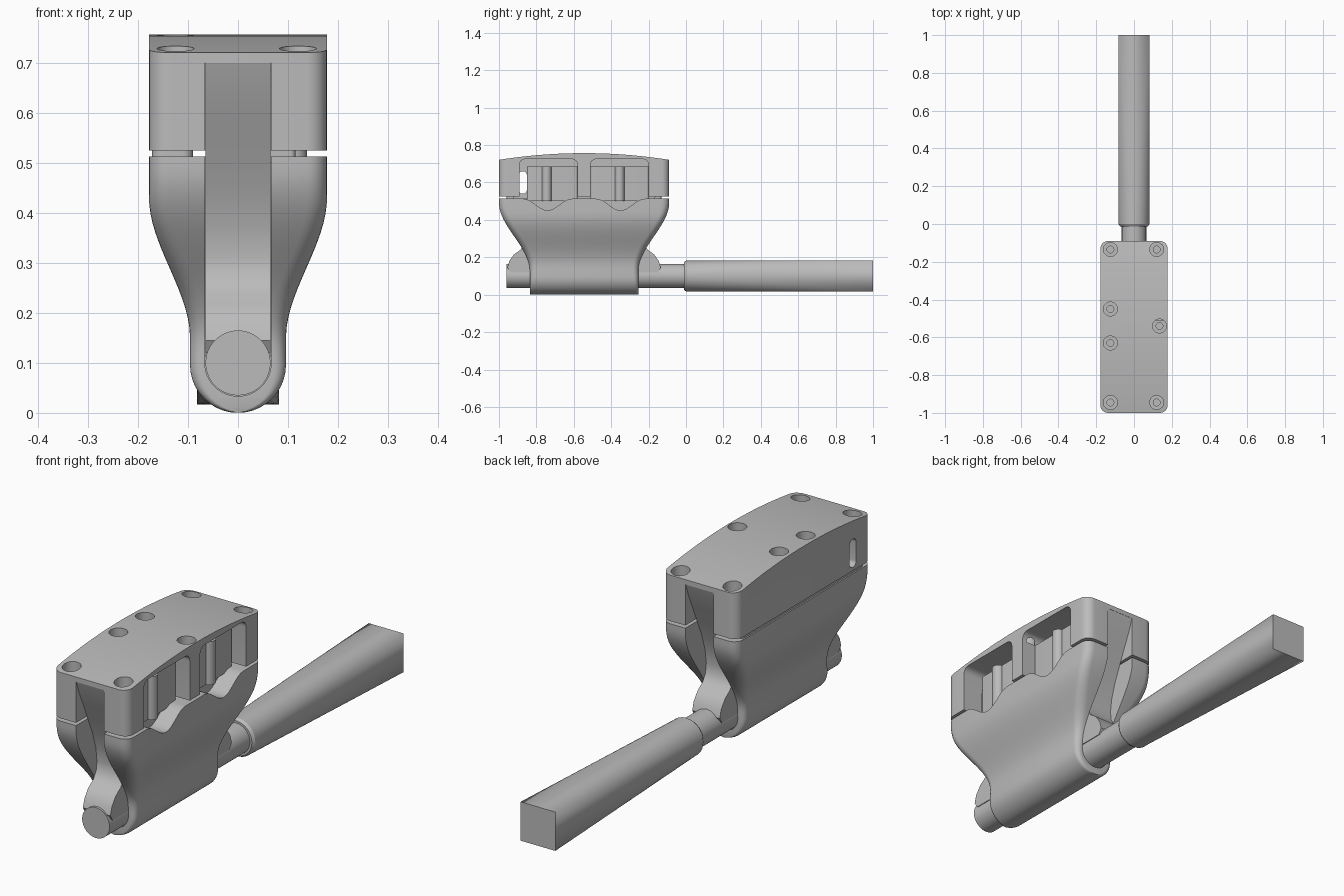
import bpy
import bmesh
import math
from mathutils import Vector

old = bpy.data.objects.get("Cube")
if old:
    bpy.data.objects.remove(old, do_unlink=True)

grey = bpy.data.materials.new("satin grey")
grey.use_nodes = True
colour = (0.5, 0.5, 0.5, 1)
grey.diffuse_color = colour
grey.node_tree.nodes["Principled BSDF"].inputs["Base Color"].default_value = colour

MID = -0.545       # centre of the clamp along y
HALF_W, HALF_L = 0.178, 0.455


def finish(name, bm):
    bmesh.ops.recalc_face_normals(bm, faces=bm.faces)
    mesh = bpy.data.meshes.new(name)
    bm.to_mesh(mesh)
    bm.free()
    obj = bpy.data.objects.new(name, mesh)
    mesh.materials.append(grey)
    bpy.context.collection.objects.link(obj)
    return obj


def loft(name, rings):
    bm = bmesh.new()
    loops = [[bm.verts.new(p) for p in ring] for ring in rings]
    n = len(loops[0])
    for a, b in zip(loops, loops[1:]):
        for i in range(n):
            j = (i + 1) % n
            bm.faces.new((a[i], a[j], b[j], b[i]))
    bm.faces.new(loops[0])
    bm.faces.new(loops[-1])
    return finish(name, bm)


def prism(name, pts, axis, lo, hi):
    """Extrude a 2D outline along an axis."""
    def place(p, d):
        return {"x": (d, p[0], p[1]), "y": (p[0], d, p[1]), "z": (p[0], p[1], d)}[axis]
    return loft(name, [[place(p, d) for p in pts] for d in (lo, hi)])


def circle(u, v, r, n=32):
    return [(u + r * math.cos(math.tau * i / n), v + r * math.sin(math.tau * i / n))
            for i in range(n)]


def rounded(u, v, hu, hv, r, n=7):
    """Rounded rectangle outline."""
    pts = []
    for k, (su, sv) in enumerate([(1, 1), (-1, 1), (-1, -1), (1, -1)]):
        for i in range(n):
            a = math.pi / 2 * (k + i / (n - 1))
            pts.append((u + su * (hu - r) + r * math.cos(a), v + sv * (hv - r) + r * math.sin(a)))
    return pts


def boolean(target, tools, operation="DIFFERENCE"):
    bpy.context.view_layer.objects.active = target
    for tool in tools:
        mod = target.modifiers.new("cut", "BOOLEAN")
        mod.operation, mod.solver, mod.object = operation, "EXACT", tool
        bpy.ops.object.modifier_apply(modifier=mod.name)


def smooth(t):
    t = min(max(t, 0), 1)
    return t * t * (3 - 2 * t)


# Lower body: round belly that swells into a wide shoulder
sections = []
for i in range(1, 11):
    a = math.pi / 2 * i / 10
    sections.append((0.096 * (1 - math.cos(a)), 0.096 * math.sin(a), 0.29))
for i in range(1, 23):
    z = 0.096 + (0.513 - 0.096) * i / 22
    sections.append((z, 0.096 + 0.082 * smooth((z - 0.15) / 0.28),
                     0.29 + 0.165 * smooth((z - 0.13) / 0.36)))
body = loft("lower_body", [[(x, y, z) for x, y in
            rounded(0, MID, hx, hy, min(0.04, hx * 0.9, 0.015 + z * 0.1))]
            for z, hx, hy in sections])

# Cap: rounded block with a gently arched top
cap = prism("upper_cap", rounded(0, MID, HALF_W, HALF_L, 0.04), "z", 0.525, 0.8)
arch = [(MID - 0.5, 0.4)]
for i in range(25):
    t = -1.1 + 2.2 * i / 24
    arch.append((MID + HALF_L * t, 0.757 - 0.036 * t * t))
arch.append((MID + 0.5, 0.4))
arch_tool = prism("arch_tool", arch, "x", -0.3, 0.3)
boolean(cap, [arch_tool], "INTERSECT")

# Spine: central plate whose ends show as the floor of both end grooves
front = [(-0.94, 0.12), (-0.955, 0.145), (-0.945, 0.18), (-0.92, 0.215), (-0.885, 0.24),
         (-0.865, 0.27), (-0.86, 0.31), (-0.868, 0.37), (-0.89, 0.44), (-0.92, 0.51),
         (-0.955, 0.59), (-0.982, 0.65), (-0.999, 0.7)]
outline = front + [(2 * MID - y, z) for y, z in reversed(front)]
spine = prism("spine", outline, "x", -0.065, 0.065)

# End grooves and rod bore
slots = []
for y0, y1 in ((-1.1, -0.8), (-0.29, 0.1)):
    slots.append(prism("slot_tool", [(-0.066, 0.1), (0.066, 0.1), (0.066, 0.7), (-0.066, 0.7)],
                       "y", y0, y1))
bore = prism("bore_tool", circle(0, 0.1, 0.0665, 48), "y", -1.2, 0.2)
boolean(body, slots + [bore])
boolean(cap, slots)

# Finger scallops on the left edge of the body
scallops = []
for centre in (-0.74, -0.35):
    wave = [(centre + 0.13 * t / 8, 0.513 - 0.031 * (1 + math.cos(math.pi * t / 8)))
            for t in range(-8, 9)]
    wave = [(wave[0][0], 0.56)] + wave + [(wave[-1][0], 0.56)]
    scallops.append(prism("scallop_tool", wave, "x", 0.1, 0.25))
boolean(body, scallops)

# Two side windows and the small opposite slot
windows = [prism("window_tool", rounded(y, 0.6, 0.155, 0.125, 0.03), "x", 0.066, 0.25)
           for y in (-0.735, -0.355)]
boolean(cap, windows)
peep = prism("peep_tool", rounded(-0.873, 0.6, 0.022, 0.06, 0.02), "x", -0.25, 0.08)
boolean(cap, [peep])
boolean(spine, [peep])

# Counterbored screw holes in the top
holes = []
for x, y in ((-0.125, -0.135), (-0.125, -0.45), (-0.125, -0.63), (-0.125, -0.945),
             (0.12, -0.135), (0.12, -0.945), (0.135, -0.54)):
    holes.append(prism("hole_tool", circle(x, y, 0.037), "z", 0.69, 0.85))
    holes.append(prism("hole_tool", circle(x, y, 0.018), "z", 0.6, 0.85))
boolean(cap, holes)

for tool in slots + scallops + windows + holes + [bore, peep, arch_tool]:
    bpy.data.objects.remove(tool, do_unlink=True)

parts = [body, cap, spine]

# Inner blocks with a round post, behind each window
for i, (y0, y1, post) in enumerate([(-0.85, -0.58, -0.745), (-0.51, -0.2, -0.355)]):
    mid, half = (y0 + y1) / 2, (y1 - y0) / 2
    parts.append(prism(f"inner_block_{i + 1}", rounded(0.08, mid, 0.035, half, 0.01),
                       "z", 0.5, 0.685))
    parts.append(prism(f"inner_post_{i + 1}", circle(0.112, post, 0.026), "z", 0.5, 0.685))

# Spacer in the parting gap on the right side
parts.append(prism("gap_spacer", rounded(-0.131, MID, 0.041, 0.415, 0.02), "z", 0.505, 0.535))

# Pivot rod
parts.append(prism("pivot_rod", circle(0, 0.1, 0.065, 48), "y", -0.96, 0.02))

# Handle: round collar blending into a square end
bm = bmesh.new()
n = 32
rings = []
for y, r in ((-0.012, 0.074), (0, 0.082), (0.02, 0.082)):
    rings.append([bm.verts.new((u, y, v)) for u, v in circle(0, 0.1, r, n)])
corners = [bm.verts.new((sx * 0.082, 1, 0.1 + sz * 0.083))
           for sx, sz in ((1, 1), (-1, 1), (-1, -1), (1, -1))]
for a, b in zip(rings, rings[1:]):
    for i in range(n):
        j = (i + 1) % n
        bm.faces.new((a[i], a[j], b[j], b[i]))
for i in range(n):
    bm.faces.new((rings[-1][i], rings[-1][(i + 1) % n], corners[i * 4 // n]))
for k in range(4):
    bm.faces.new((rings[-1][k * n // 4], corners[k], corners[k - 1]))
bm.faces.new(rings[0])
bm.faces.new(corners)
parts.append(finish("handle", bm))

# Smooth shading with crisp edges
bpy.ops.object.select_all(action="DESELECT")
for obj in parts:
    obj.select_set(True)
bpy.context.view_layer.objects.active = body
bpy.ops.object.shade_smooth_by_angle(angle=math.radians(30))
